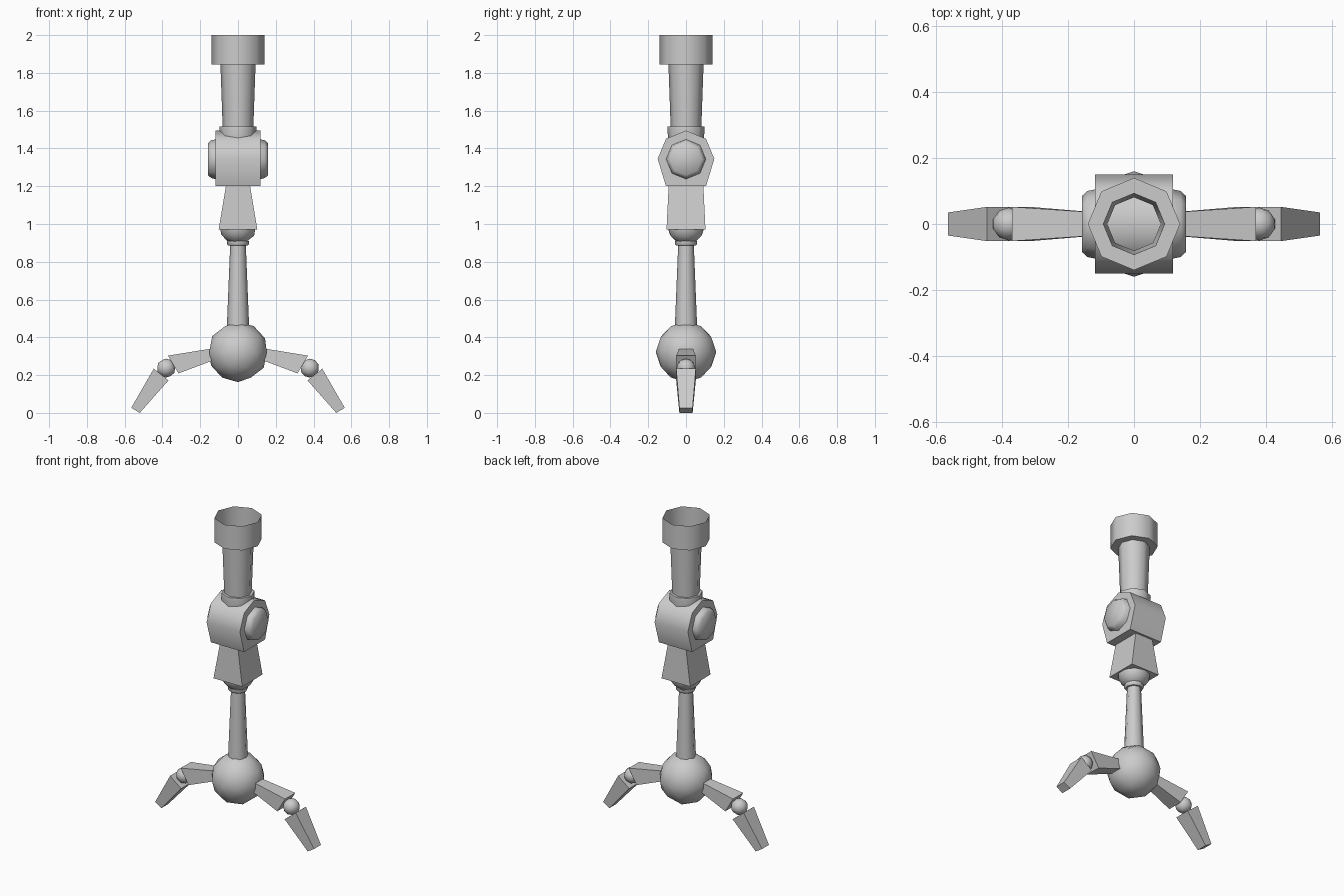
import bpy, bmesh, math

if "Cube" in bpy.data.objects:
    bpy.data.objects.remove(bpy.data.objects["Cube"])

grey = bpy.data.materials.new("light_grey")
grey.diffuse_color = (0.6, 0.6, 0.6, 1)
grey.use_nodes = True
grey.node_tree.nodes["Principled BSDF"].inputs["Base Color"].default_value = grey.diffuse_color


def finish(name, bm, smooth=True):
    """Turn a bmesh into a named object with shading and material."""
    bmesh.ops.remove_doubles(bm, verts=bm.verts, dist=1e-5)
    bmesh.ops.recalc_face_normals(bm, faces=bm.faces)
    me = bpy.data.meshes.new(name)
    bm.to_mesh(me)
    bm.free()
    me.materials.append(grey)
    ob = bpy.data.objects.new(name, me)
    bpy.context.collection.objects.link(ob)
    if smooth:
        bpy.ops.object.select_all(action='DESELECT')
        ob.select_set(True)
        bpy.context.view_layer.objects.active = ob
        bpy.ops.object.shade_smooth_by_angle(angle=math.radians(50))
    return ob


def loft(name, rings, caps=(True, True), smooth=True):
    """Skin a list of equally sized point rings."""
    bm = bmesh.new()
    rows = [[bm.verts.new(p) for p in ring] for ring in rings]
    n = len(rows[0])
    for a, b in zip(rows, rows[1:]):
        for i in range(n):
            j = (i + 1) % n
            bm.faces.new((a[i], a[j], b[j], b[i]))
    if caps[0]:
        bm.faces.new(rows[0][::-1])
    if caps[1]:
        bm.faces.new(rows[-1])
    return finish(name, bm, smooth)


OCT = [(math.cos(i * math.pi / 4), math.sin(i * math.pi / 4)) for i in range(8)]


def lathe(name, profile, caps):
    """Eight-sided turned part from (radius, z) pairs."""
    return loft(name, [[(r * c, r * s, z) for c, s in OCT] for r, z in profile], caps)


def ball(name, loc, r):
    bm = bmesh.new()
    bmesh.ops.create_icosphere(bm, subdivisions=2, radius=r)
    bmesh.ops.translate(bm, verts=bm.verts, vec=loc)
    return finish(name, bm)


def rect(hx, hy, z):
    return [(-hx, -hy, z), (hx, -hy, z), (hx, hy, z), (-hx, hy, z)]


def bar(name, start, end, side):
    """Tapered finger segment; each end is (upper xz, lower xz, half depth)."""
    rings = []
    for (ux, uz), (lx, lz), h in (start, end):
        rings.append([(side * ux, -h, uz), (side * ux, h, uz),
                      (side * lx, h, lz), (side * lx, -h, lz)])
    return loft(name, rings, smooth=False)


# Mounting cup, upper tube and collar
lathe("mounting_cup", [(0.093, 1.845), (0.14, 1.845), (0.14, 2.0)], (False, False))
lathe("upper_tube", [(0.081, 1.505), (0.093, 1.845)], (False, False))
lathe("collar", [(0.093, 1.44), (0.099, 1.502), (0.097, 1.515), (0.081, 1.515)],
      (False, False))

# Joint barrel: rounded top, flat bottom
section = [(-0.106, 1.2), (0.106, 1.2), (0.15, 1.345), (0.106, 1.451),
           (0, 1.495), (-0.106, 1.451), (-0.15, 1.345)]
loft("joint_barrel", [[(x, y, z) for y, z in section] for x in (-0.118, 0.118)])

# Tapered block and ball joint below the barrel
loft("tapered_block", [rect(0.102, 0.103, 0.972), rect(0.064, 0.092, 1.2)], smooth=False)
ball("wrist_ball", (0, 0, 0.99), 0.1)

# Forearm with its ring, and the palm ball
lathe("wrist_ring", [(0.052, 0.885), (0.058, 0.892), (0.058, 0.91)], (True, True))
lathe("forearm", [(0.06, 0.43), (0.041, 0.9)], (True, True))
ball("palm_ball", (0, 0, 0.323), 0.16)

# Axle caps and fingers on both sides
for side, label in ((-1, "left"), (1, "right")):
    loft(label + "_axle_cap",
         [[(side * x, r * c, 1.343 + r * s) for c, s in OCT]
          for x, r in ((0.11, 0.107), (0.142, 0.1), (0.158, 0.085))])
    bar(label + "_finger_upper", ((0.1, 0.347), (0.1, 0.29), 0.034),
        ((0.371, 0.303), (0.315, 0.209), 0.052), side)
    ball(label + "_knuckle", (side * 0.38, 0, 0.237), 0.05)
    bar(label + "_finger_lower", ((0.446, 0.234), (0.368, 0.172), 0.052),
        ((0.565, 0.027), (0.52, 0.0), 0.035), side)
